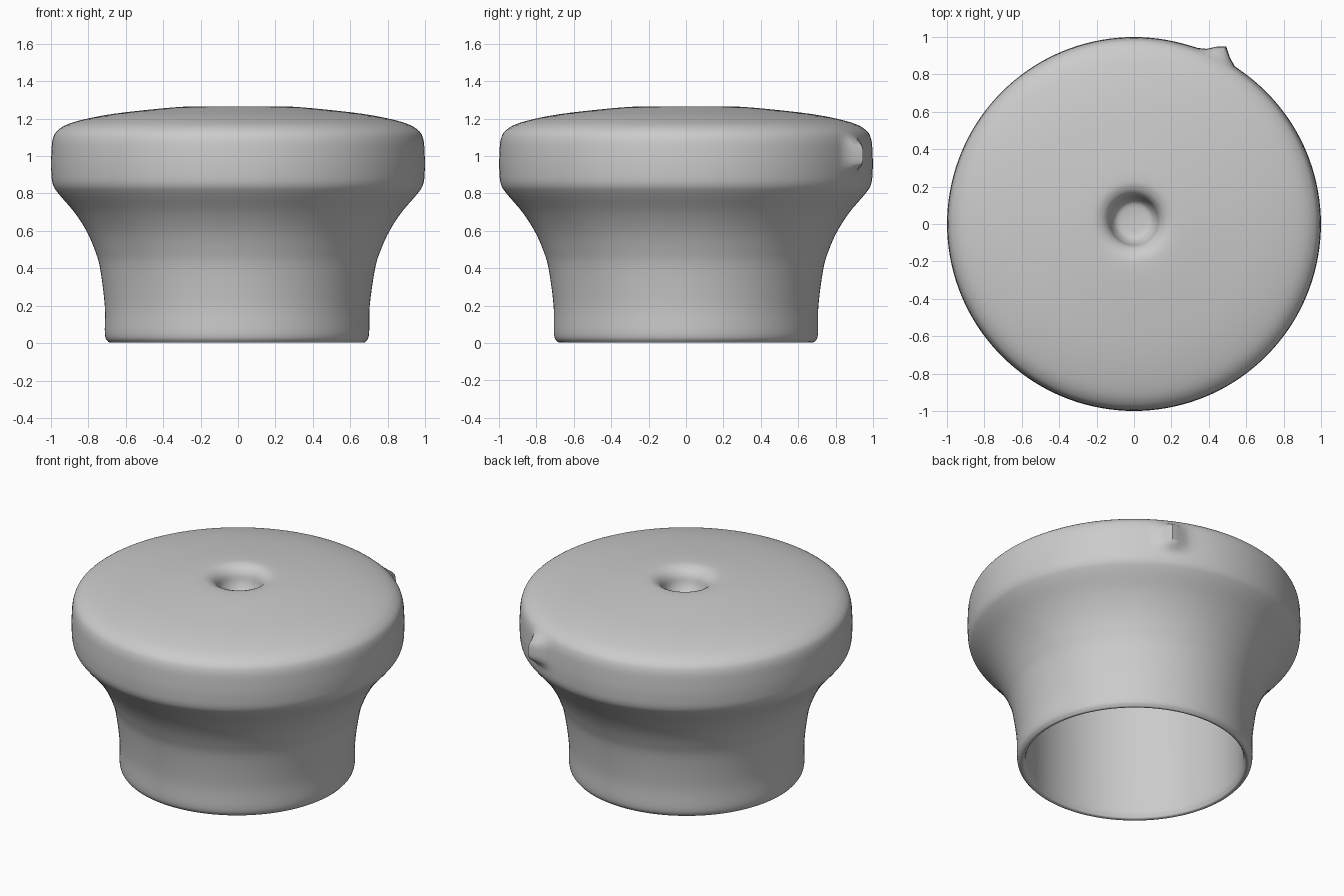
import bpy, bmesh, math
from mathutils import Vector

cube = bpy.data.objects.get("Cube")
if cube:
    bpy.data.objects.remove(cube, do_unlink=True)

SEGMENTS = 144

# Single flat grey
grey = bpy.data.materials.new("plain grey")
grey.use_nodes = True
colour = (0.6, 0.6, 0.6, 1)
grey.diffuse_color = colour
grey.node_tree.nodes["Principled BSDF"].inputs["Base Color"].default_value = colour


def smooth_path(points, steps=5):
    """Catmull-Rom samples through (radius, height) points."""
    pts = [Vector(p) for p in points]
    pts = [pts[0]] + pts + [pts[-1]]
    path = []
    for a, b, c, d in zip(pts, pts[1:], pts[2:], pts[3:]):
        for i in range(steps):
            t = i / steps
            path.append(0.5 * (2 * b + (c - a) * t + (2 * a - 5 * b + 4 * c - d) * t * t
                               + (3 * b - a - 3 * c + d) * t ** 3))
    return path + [pts[-1]]


def lathe(bm, path):
    """Revolve a path whose two ends are closed by caps."""
    rings = []
    for r, z in path:
        rings.append([bm.verts.new((r * math.cos(math.tau * i / SEGMENTS),
                                    r * math.sin(math.tau * i / SEGMENTS), z))
                      for i in range(SEGMENTS)])
    for low, high in zip(rings, rings[1:]):
        for i in range(SEGMENTS):
            j = (i + 1) % SEGMENTS
            bm.faces.new((low[i], low[j], high[j], high[i]))
    bm.faces.new(rings[0])
    bm.faces.new(rings[-1])


# Hollow inside, thin foot lip, flared neck, rounded rim, domed top, centre dimple
cavity = [(0.3, 0.97), (0.58, 0.95), (0.65, 0.85), (0.65, 0.5), (0.65, 0.1), (0.66, 0.02)]
foot = [(0.675, 0.005), (0.69, 0.01), (0.706, 0.05), (0.708, 0.2)]
neck = [(0.735, 0.4), (0.765, 0.5), (0.81, 0.6), (0.875, 0.7), (0.96, 0.8)]
rim = [(0.99, 0.85), (0.998, 0.92), (0.998, 1.0), (0.99, 1.09), (0.96, 1.14), (0.88, 1.18)]
top = [(0.7, 1.22), (0.45, 1.25), (0.25, 1.265), (0.18, 1.255)]
dimple = [(0.14, 1.22), (0.12, 1.16), (0.09, 1.12), (0.03, 1.11)]

bm = bmesh.new()
lathe(bm, smooth_path(cavity + foot + neck + rim + top + dimple))

# Small raised nub on the back of the rim, and a slightly off-centre dimple
for v in bm.verts:
    r = math.hypot(v.co.x, v.co.y)
    if r > 0.9:
        turn = math.degrees(math.atan2(v.co.y, v.co.x)) - 62.5
        width = 2.6 if turn < 0 else 4
        lift = 0.07 * math.exp(-(turn / width) ** 2 - ((v.co.z - 1.01) / 0.085) ** 4)
        v.co.xy *= 1 + lift
    elif r < 0.3 and v.co.z > 1.05:
        v.co.y += 0.03 * (1 - r / 0.3)
    if v.co.z < 0.6:
        v.co.x -= 0.006 * (1 - v.co.z / 0.6)

bmesh.ops.recalc_face_normals(bm, faces=bm.faces)
mesh = bpy.data.meshes.new("hollow_knob")
bm.to_mesh(mesh)
bm.free()
mesh.materials.append(grey)
knob = bpy.data.objects.new("hollow_knob", mesh)
bpy.context.collection.objects.link(knob)

bpy.context.view_layer.objects.active = knob
knob.select_set(True)
bpy.ops.object.shade_smooth_by_angle(angle=math.radians(50))
